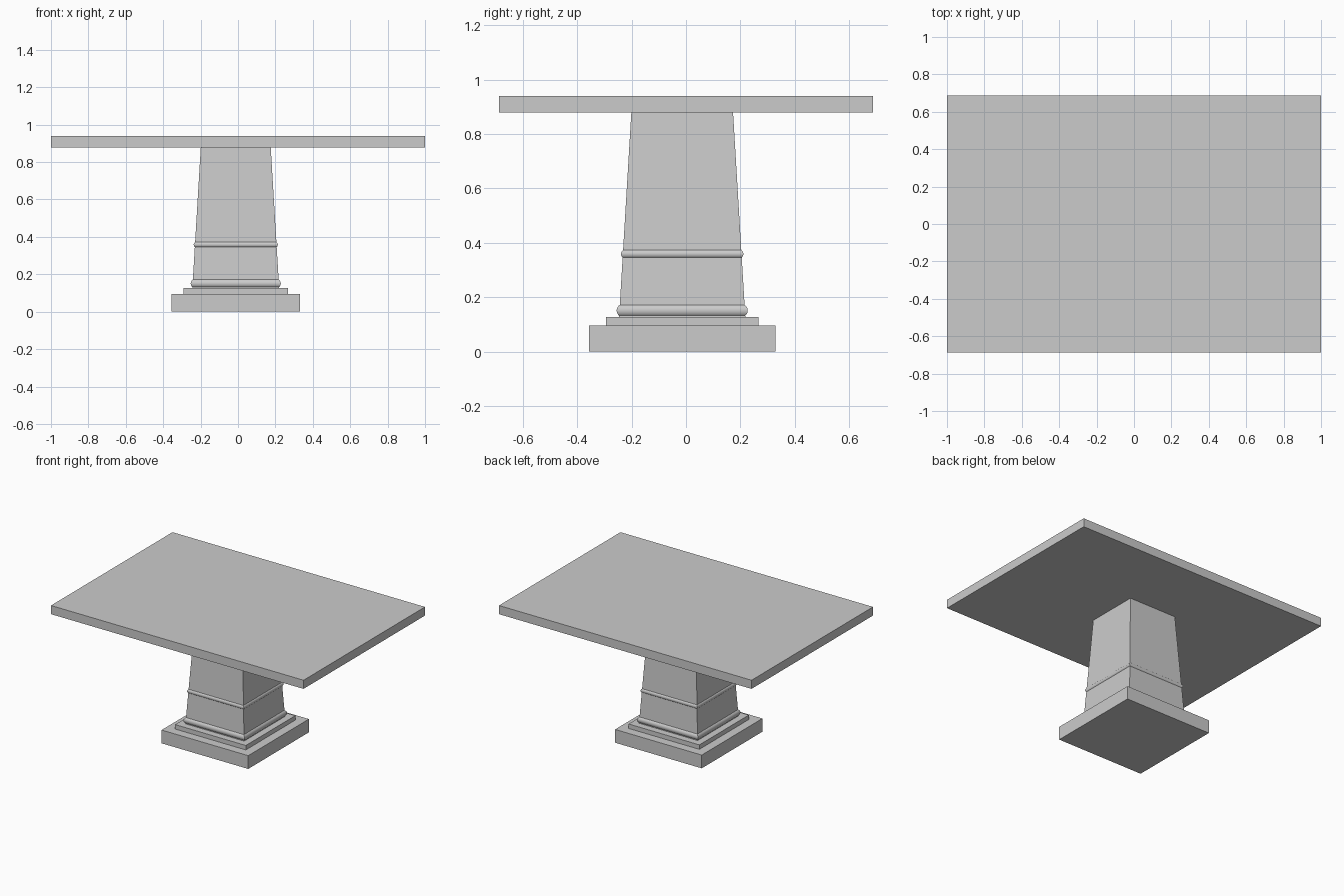
import bpy, bmesh, math

cube = bpy.data.objects.get("Cube")
if cube:
    bpy.data.objects.remove(cube, do_unlink=True)

GREY = (0.6, 0.6, 0.6, 1.0)
stone = bpy.data.materials.new("light grey stone")
stone.use_nodes = True
stone.diffuse_color = GREY
stone.node_tree.nodes["Principled BSDF"].inputs["Base Color"].default_value = GREY

# The pedestal sits slightly off the centre of the top
PEDESTAL = (-0.012, -0.014)


def loft(name, profile, centre=PEDESTAL, aspect=1.0, smooth=False):
    """Stack rectangular sections, given as (half width, height), into a closed solid."""
    bm = bmesh.new()
    rings = []
    for half, z in profile:
        rings.append([bm.verts.new((centre[0] + sx * half, centre[1] + sy * half * aspect, z))
                      for sx, sy in ((-1, -1), (1, -1), (1, 1), (-1, 1))])
    for low, high in zip(rings, rings[1:]):
        for i in range(4):
            j = (i + 1) % 4
            bm.faces.new((low[i], low[j], high[j], high[i]))
    bm.faces.new(rings[0][::-1])
    bm.faces.new(rings[-1])
    mesh = bpy.data.meshes.new(name)
    bm.to_mesh(mesh)
    bm.free()
    mesh.materials.append(stone)
    obj = bpy.data.objects.new(name, mesh)
    bpy.context.collection.objects.link(obj)
    if smooth:
        bpy.ops.object.select_all(action="DESELECT")
        obj.select_set(True)
        bpy.context.view_layer.objects.active = obj
        bpy.ops.object.shade_smooth_by_angle(angle=math.radians(30))
    return obj


def half_round(outer, bottom, top, steps=12):
    """Profile of a rounded moulding bulging out to the given half width."""
    r = (top - bottom) / 2
    angles = [math.pi * (i / steps - 0.5) for i in range(steps + 1)]
    return [(outer - r + r * math.cos(a), bottom + r + r * math.sin(a)) for a in angles]


# Stepped base
loft("base_plinth", [(0.343, 0), (0.343, 0.095)])
loft("base_step", [(0.28, 0.095), (0.28, 0.127)])

# Tapered column with two rounded mouldings
loft("column", [(0.232, 0.127), (0.187, 0.878)])
loft("lower_moulding", half_round(0.241, 0.127, 0.175), smooth=True)
loft("upper_moulding", half_round(0.225, 0.343, 0.375), smooth=True)

# Rectangular slab top
loft("table_top", [(1, 0.878), (1, 0.94)], centre=(0, 0), aspect=0.687)
